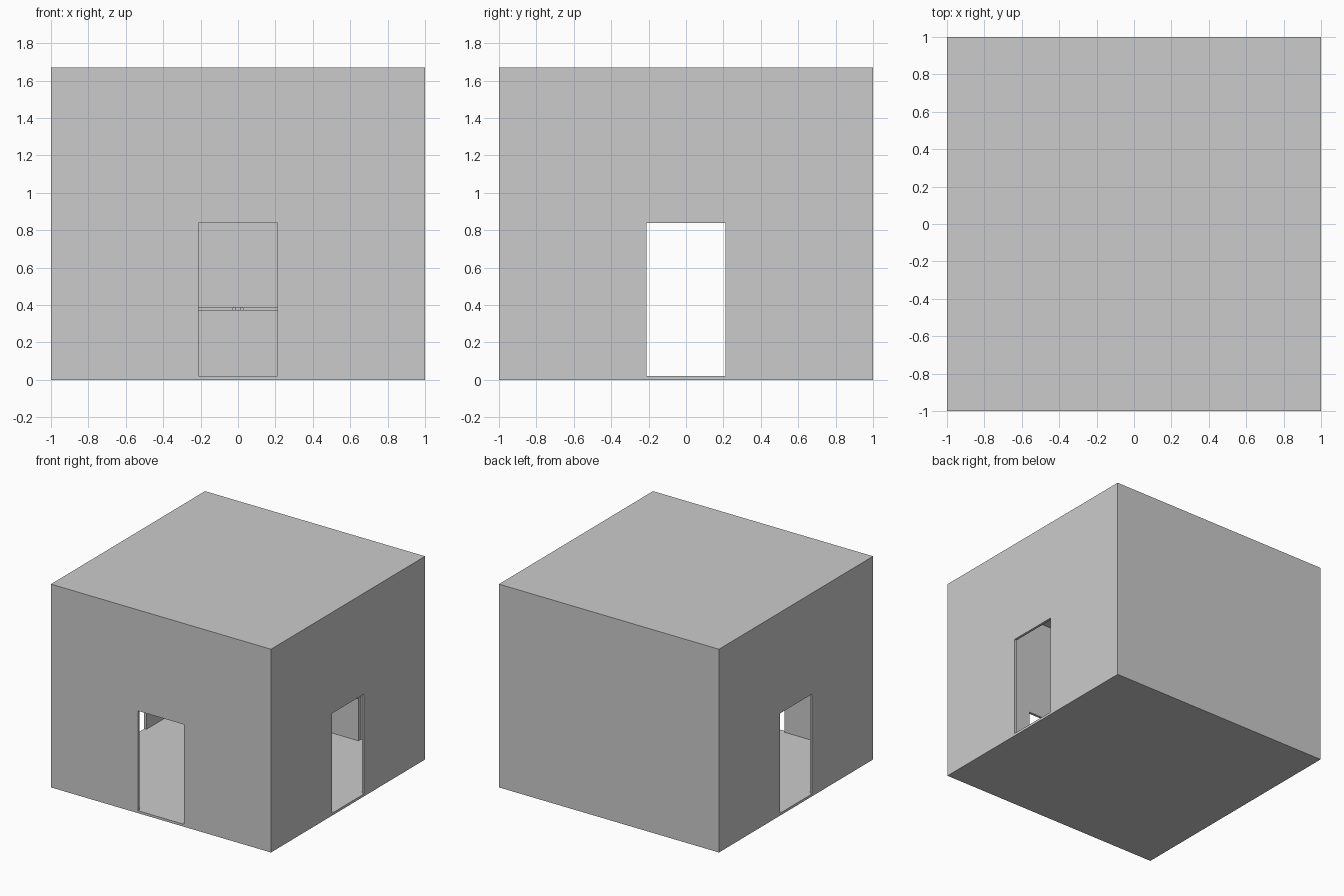
import bpy
from math import pi

if "Cube" in bpy.data.objects:
    bpy.data.objects.remove(bpy.data.objects["Cube"])

WALL = 0.02
HEIGHT = 1.67


def box(name, x, y, z):
    """Box from (min, max) ranges on each axis."""
    spans = (x, y, z)
    bpy.ops.mesh.primitive_cube_add(size=1, location=[(a + b) / 2 for a, b in spans])
    ob = bpy.context.object
    ob.name = name
    ob.scale = [b - a for a, b in spans]
    bpy.ops.object.transform_apply(location=False, rotation=False, scale=True)
    return ob


def cut(target, cutter):
    cutter.hide_render = True
    cutter.hide_set(True)
    mod = target.modifiers.new(cutter.name, 'BOOLEAN')
    mod.operation = 'DIFFERENCE'
    mod.solver = 'EXACT'
    mod.object = cutter


# Hollow room with doorways in the front, left and right walls
room = box("room_shell", (-1, 1), (-1, 1), (0, HEIGHT))
inner = 1 - WALL
cut(room, box("interior_cutter", (-inner, inner), (-inner, inner), (WALL, HEIGHT - WALL)))
cut(room, box("side_doorway_cutter", (-1.2, 1.2), (-0.21, 0.21), (WALL, 0.84)))
cut(room, box("front_doorway_cutter", (-0.21, 0.21), (-1.2, -0.5), (WALL, 0.84)))

# Closed double door on the inside of the back wall, with crossbar and knobs
for side, name in ((-1, "left"), (1, "right")):
    box(name + "_door_leaf", sorted((0, side * 0.43)), (0.95, inner), (WALL, 0.84))
    bpy.ops.mesh.primitive_cylinder_add(vertices=16, radius=0.01, depth=0.03,
                                        location=(side * 0.02, 0.925, 0.38),
                                        rotation=(pi / 2, 0, 0))
    bpy.context.object.name = name + "_door_knob"
    bpy.ops.object.shade_smooth_by_angle()
box("door_crossbar", (-0.43, 0.43), (0.935, 0.95), (0.37, 0.39))
